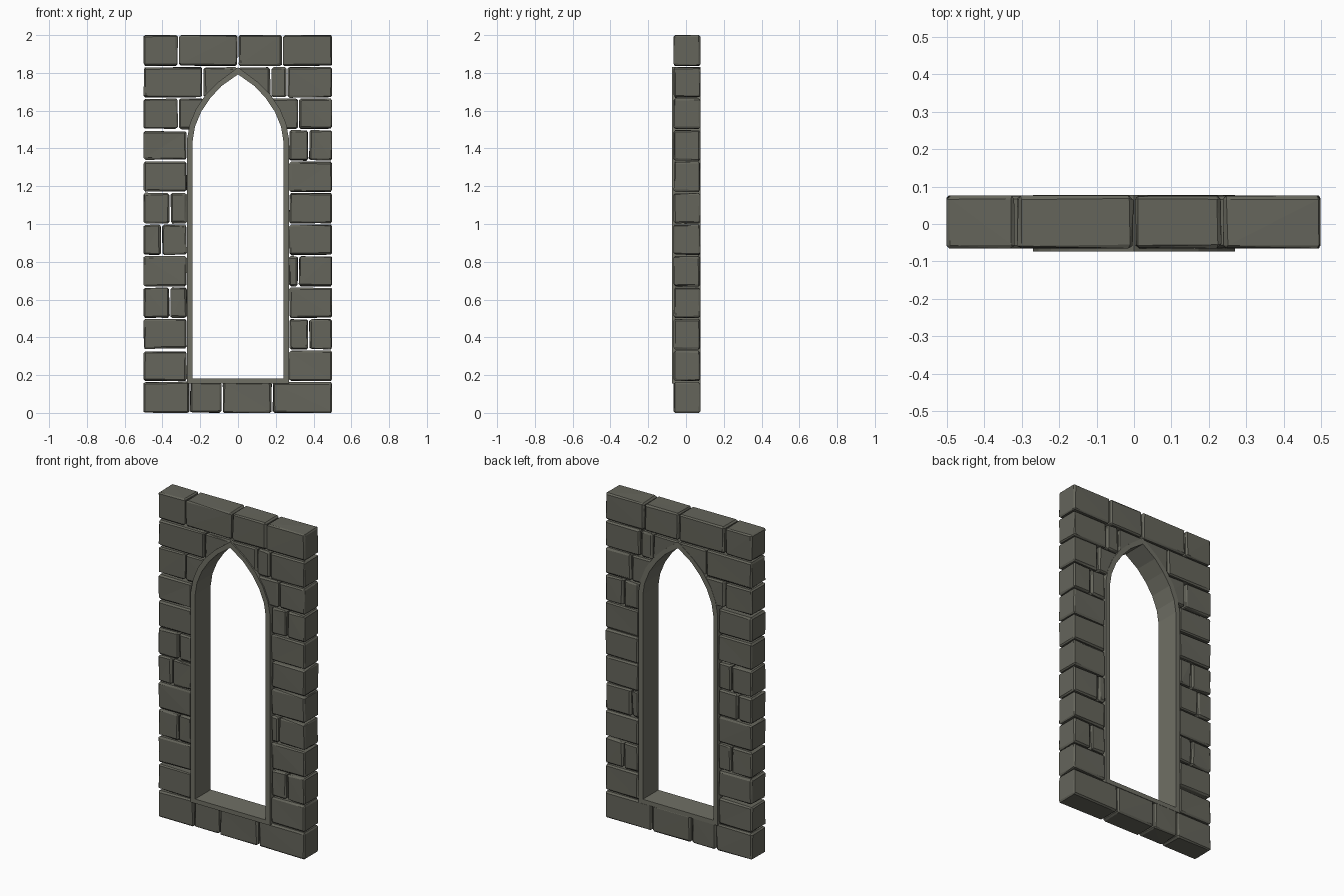
import bpy, bmesh, random
from mathutils import Vector

if "Cube" in bpy.data.objects:
    bpy.data.objects.remove(bpy.data.objects["Cube"])

random.seed(7)
ROW = 2.0 / 12
Y0, Y1 = -0.065, 0.076

stone = bpy.data.materials.new("stone")
stone.diffuse_color = (0.13, 0.13, 0.105, 1)
stone.use_nodes = True
stone.node_tree.nodes["Principled BSDF"].inputs["Base Color"].default_value = stone.diffuse_color
trim = bpy.data.materials.new("trim_stone")
trim.diffuse_color = (0.16, 0.16, 0.13, 1)
trim.use_nodes = True
trim.node_tree.nodes["Principled BSDF"].inputs["Base Color"].default_value = trim.diffuse_color


def make_object(name, bm, mat=None):
    bmesh.ops.recalc_face_normals(bm, faces=bm.faces)
    me = bpy.data.meshes.new(name)
    bm.to_mesh(me)
    bm.free()
    ob = bpy.data.objects.new(name, me)
    bpy.context.collection.objects.link(ob)
    if mat:
        me.materials.append(mat)
    return ob


def outline(half, bottom, arch):
    """Closed pointed-arch outline (x, z) from its right-hand half."""
    right = [(half, bottom)] + arch
    return right + [(-x, z) for x, z in reversed(right) if x > 0]


def rough_brick(x0, x1, z0, z1):
    """Chamfered, slightly irregular stone block."""
    bm = bmesh.new()
    bmesh.ops.create_cube(bm, size=1)
    for v in bm.verts:
        v.co = Vector((x0 if v.co.x < 0 else x1,
                       Y0 if v.co.y < 0 else Y1,
                       z0 if v.co.z < 0 else z1))
    bmesh.ops.bevel(bm, geom=bm.edges[:], offset=0.009, segments=1,
                    affect='EDGES', profile=0.5)
    for v in bm.verts:
        v.co += Vector([random.uniform(-0.003, 0.003) for _ in range(3)])
        v.co.x = min(max(v.co.x, -0.5), 0.497)
        v.co.y = min(max(v.co.y, Y0), Y1)
        v.co.z = min(max(v.co.z, 0), 2)
    bmesh.ops.triangulate(bm, faces=bm.faces)
    bmesh.ops.recalc_face_normals(bm, faces=bm.faces)
    return bm


# Arch half curves, springing to apex
outer = outline(0.27, 0.155, [(0.27, 1.45), (0.255, 1.53), (0.222, 1.61),
                              (0.172, 1.685), (0.1, 1.755), (0, 1.83)])
inner = outline(0.24, 0.182, [(0.24, 1.44), (0.228, 1.515), (0.195, 1.595),
                              (0.148, 1.665), (0.088, 1.73), (0, 1.792)])

# Brick courses: joint positions along x for each run, bottom to top
L, R, E = -0.272, 0.272, 0.5
courses = [
    [[-E, -0.255, -0.085, 0.18, E]],
    [[-E, L], [R, E]],
    [[-E, L], [R, 0.375, E]],
    [[-E, -0.36, L], [R, E]],
    [[-E, L], [R, 0.32, E]],
    [[-E, -0.405, L], [R, E]],
    [[-E, -0.36, L], [R, E]],
    [[-E, L], [R, E]],
    [[-E, L], [R, 0.375, E]],
    [[-E, -0.315, -0.14], [0.14, 0.32, E]],
    [[-E, -0.185, 0, 0.175, 0.26, E]],
    [[-E, -0.315, 0, 0.235, E]],
]
wall = bmesh.new()
for i, runs in enumerate(courses):
    for run in runs:
        for a, b in zip(run, run[1:]):
            g = 0.004
            xa = a if a in (-E, R) else a + g
            xb = b if b in (E, L) else b - g
            z0 = i * ROW + (g if i else 0)
            z1 = (i + 1) * ROW - (g if i < 11 else 0)
            if i == 0:
                z1 = 0.163
            # slimmer left blocks leave the open bed joints
            if b < 0 and i in (1, 8):
                z1 -= 0.006
            if b < 0 and i in (2, 8):
                z0 += 0.003
            brick = rough_brick(xa, xb, z0, z1)
            tmp = bpy.data.meshes.new("tmp")
            brick.to_mesh(tmp)
            brick.free()
            wall.from_mesh(tmp)
            bpy.data.meshes.remove(tmp)
bricks = make_object("wall_bricks", wall, stone)

# Cut the arched opening out of the bricks
bm = bmesh.new()
mid = [((a + c) / 2, (b + d) / 2) for (a, b), (c, d) in zip(outer, inner)]
face = bm.faces.new([bm.verts.new((x, -0.3, z)) for x, z in mid])
ext = bmesh.ops.extrude_face_region(bm, geom=[face])
bmesh.ops.translate(bm, vec=(0, 0.6, 0),
                    verts=[v for v in ext['geom'] if isinstance(v, bmesh.types.BMVert)])
cutter = make_object("opening_cutter", bm)
cutter.hide_render = True
mod = bricks.modifiers.new("opening", 'BOOLEAN')
mod.operation = 'DIFFERENCE'
mod.solver = 'EXACT'
mod.object = cutter
bpy.context.view_layer.objects.active = bricks
bpy.ops.object.modifier_apply(modifier=mod.name)
bpy.data.objects.remove(cutter)

# Window frame: arched ring running through the wall
bm = bmesh.new()
rings = [[bm.verts.new((x, y, z)) for x, z in loop]
         for loop, y in ((outer, -0.074), (inner, -0.074),
                         (inner, 0.0775), (outer, 0.0775))]
n = len(outer)
for k in range(4):
    p, q = rings[k], rings[(k + 1) % 4]
    for j in range(n):
        m = (j + 1) % n
        bm.faces.new((p[j], p[m], q[m], q[j]))
make_object("window_frame", bm, trim)
